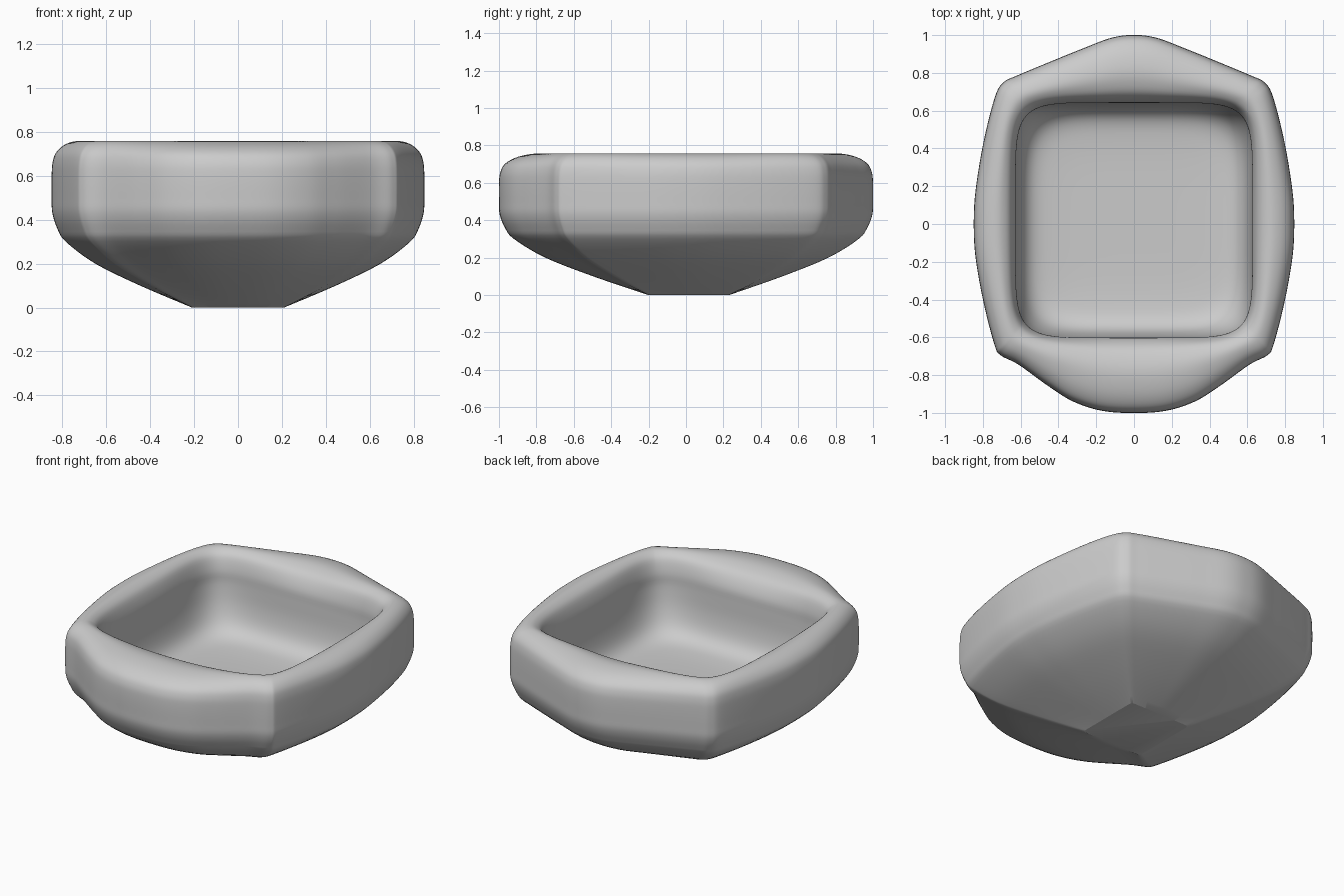
import bpy, bmesh, math

if "Cube" in bpy.data.objects:
    bpy.data.objects.remove(bpy.data.objects["Cube"])


def spline(pts, steps, closed):
    """Catmull-Rom samples through points of any dimension."""
    n = len(pts)
    get = (lambda i: pts[i % n]) if closed else (lambda i: pts[min(max(i, 0), n - 1)])
    out = []
    for i in range(n if closed else n - 1):
        p0, p1, p2, p3 = get(i - 1), get(i), get(i + 1), get(i + 2)
        for k in range(steps):
            t = k / steps
            out.append(tuple(0.5 * (2 * b + (c - a) * t + (2 * a - 5 * b + 4 * c - d) * t * t
                                    + (3 * b - a - 3 * c + d) * t ** 3)
                             for a, b, c, d in zip(p0, p1, p2, p3)))
    if not closed:
        out.append(pts[-1])
    return out


def rounded_square(angle, half_x, half_y, power, cy):
    """Point of a rounded square in the given direction."""
    c, s = math.cos(angle), math.sin(angle)
    r = (abs(c / half_x) ** power + abs(s / half_y) ** power) ** (-1 / power)
    return r * c, r * s + cy


# Outer outline seen from above, right half from back to front
half = [(0, 1), (0.12, 0.985), (0.28, 0.925), (0.46, 0.852), (0.62, 0.785), (0.69, 0.75),
        (0.735, 0.675), (0.795, 0.44), (0.838, 0.18), (0.848, 0), (0.838, -0.18), (0.795, -0.42),
        (0.738, -0.64), (0.705, -0.695), (0.61, -0.745), (0.45, -0.86), (0.32, -0.94),
        (0.17, -0.988), (0, -1)]
outline = spline(half + [(-x, y) for x, y in half[-2:0:-1]], 8, True)
angles = [math.atan2(y, x) for x, y in outline]
opening = [rounded_square(a, 0.625, 0.62, 6.5, 0.02) for a in angles]
floor = [rounded_square(a, 0.6, 0.6, 5, 0.02) for a in angles]
foot = [rounded_square(a, 0.21, 0.215, 30, 0.015) for a in angles]

# Profile rows: height, weight of foot, outer outline, opening, floor
profile = [(0, 1, 0, 0, 0), (0.1, 0.63, 0.37, 0, 0), (0.2, 0.31, 0.69, 0, 0),
           (0.3, 0.1, 0.9, 0, 0), (0.36, 0.04, 0.96, 0, 0), (0.43, 0.005, 0.995, 0, 0),
           (0.5, 0, 1, 0, 0), (0.6, 0, 1, 0, 0), (0.66, 0, 0.98, 0.02, 0),
           (0.705, 0, 0.91, 0.09, 0), (0.74, 0, 0.74, 0.26, 0), (0.757, 0, 0.5, 0.5, 0),
           (0.748, 0, 0.3, 0.7, 0), (0.715, 0, 0.13, 0.87, 0), (0.64, 0, 0.02, 0.98, 0),
           (0.56, 0, 0, 1, 0), (0.45, 0, 0, 0.6, 0.4), (0.36, 0, 0, 0.2, 0.78),
           (0.305, 0, 0, 0, 0.93), (0.275, 0, 0, 0, 0.84), (0.262, 0, 0, 0, 0.7),
           (0.256, 0, 0, 0, 0.5), (0.255, 0, 0, 0, 0.2)]

# Basin: one skin from the foot, over the rim and down to the floor
bm = bmesh.new()
rings = []
for z, *weights in spline(profile, 4, False):
    rings.append([bm.verts.new((sum(w * p[0] for w, p in zip(weights, curves)),
                                sum(w * p[1] for w, p in zip(weights, curves)), max(z, 0)))
                  for curves in zip(foot, outline, opening, floor)])
n = len(outline)
for a, b in zip(rings, rings[1:]):
    for k in range(n):
        j = (k + 1) % n
        bm.faces.new((a[k], a[j], b[j], b[k]))
bm.faces.new(rings[0])
bm.faces.new(rings[-1])
bmesh.ops.recalc_face_normals(bm, faces=bm.faces)
mesh = bpy.data.meshes.new("basin")
bm.to_mesh(mesh)
bm.free()

grey = bpy.data.materials.new("plain grey")
grey.diffuse_color = (0.6, 0.6, 0.6, 1)
grey.use_nodes = True
grey.node_tree.nodes["Principled BSDF"].inputs["Base Color"].default_value = grey.diffuse_color
mesh.materials.append(grey)
basin = bpy.data.objects.new("basin", mesh)
bpy.context.collection.objects.link(basin)
bpy.context.view_layer.objects.active = basin
basin.select_set(True)
bpy.ops.object.shade_smooth_by_angle(angle=math.radians(22))
